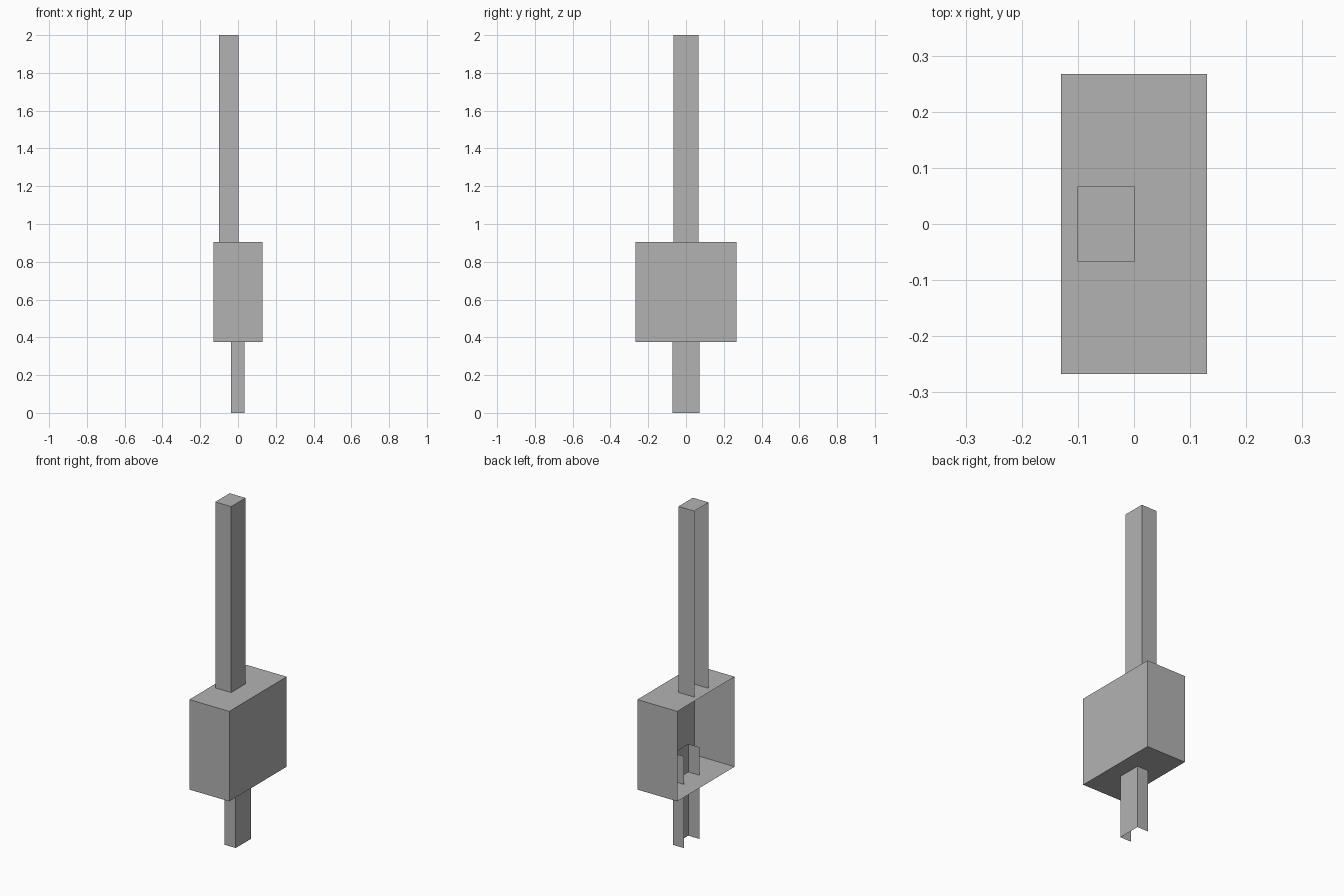
import bpy
import bmesh
from mathutils import Vector

cube = bpy.data.objects.get("Cube")
if cube:
    bpy.data.objects.remove(cube, do_unlink=True)

# One plain grey for every part
GREY = (0.45, 0.45, 0.45, 1.0)
grey = bpy.data.materials.new("plain grey")
grey.use_nodes = True
grey.diffuse_color = GREY
grey.node_tree.nodes["Principled BSDF"].inputs["Base Color"].default_value = GREY

RIGHT, UP, DOWN = Vector((-1, 0, 0)), Vector((0, 0, 1)), Vector((0, 0, -1))


def open_box(name, low, high, open_sides):
    """Thin-walled box from corner to corner, without the walls facing open_sides."""
    low, high = Vector(low), Vector(high)
    bm = bmesh.new()
    bmesh.ops.create_cube(bm, size=1)
    bmesh.ops.scale(bm, vec=high - low, verts=bm.verts)
    bmesh.ops.translate(bm, vec=(low + high) / 2, verts=bm.verts)
    bm.normal_update()
    gone = [f for f in bm.faces if any(f.normal.dot(s) > 0.9 for s in open_sides)]
    bmesh.ops.delete(bm, geom=gone, context='FACES')
    mesh = bpy.data.meshes.new(name)
    bm.to_mesh(mesh)
    bm.free()
    mesh.materials.append(grey)
    obj = bpy.data.objects.new(name, mesh)
    bpy.context.collection.objects.link(obj)
    return obj


# Housing: open on one long side
open_box("housing", (-0.13, -0.267, 0.375), (0.13, 0.267, 0.905), [RIGHT])

# Tall post on the housing: capped channel
open_box("upper_post", (-0.101, -0.067, 0.905), (0.002, 0.067, 2.0), [RIGHT, DOWN])

# Lower channel: passes through the housing floor, open at both ends
open_box("lower_channel", (-0.037, -0.071, 0.0), (0.035, 0.071, 0.54), [RIGHT, UP, DOWN])
